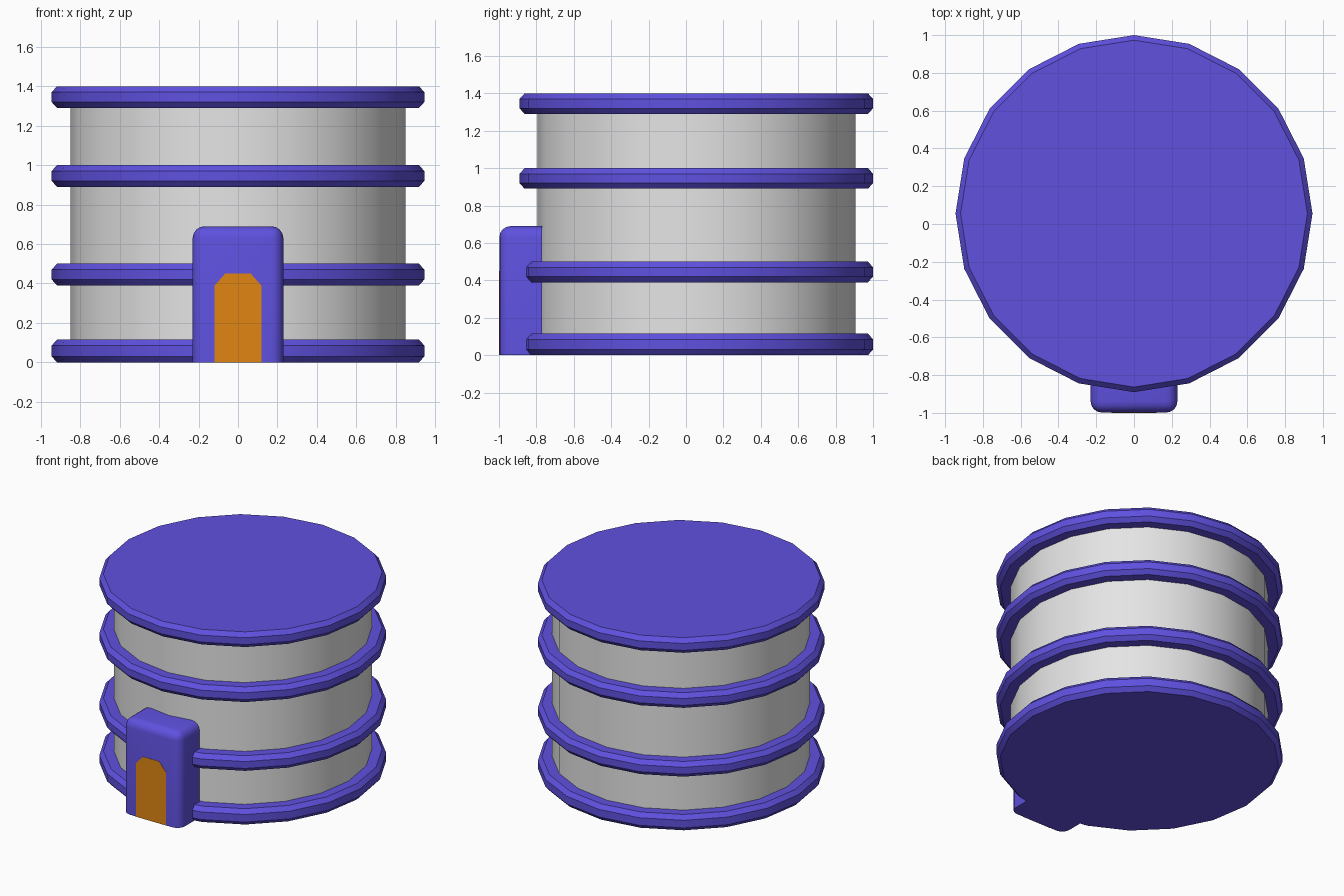
import bpy, bmesh, math

if "Cube" in bpy.data.objects:
    bpy.data.objects.remove(bpy.data.objects["Cube"])

CY = 0.055      # centre of the round body
SIDES = 20


def material(name, rgb):
    m = bpy.data.materials.new(name)
    m.diffuse_color = (*rgb, 1)
    m.use_nodes = True
    m.node_tree.nodes["Principled BSDF"].inputs["Base Color"].default_value = m.diffuse_color
    return m


BLUE = material("violet blue", (0.115, 0.082, 0.74))
GREY = material("light grey", (0.78, 0.78, 0.78))
ORANGE = material("orange", (0.75, 0.24, 0.006))


def finish(name, bm, mat):
    bmesh.ops.recalc_face_normals(bm, faces=bm.faces[:])
    me = bpy.data.meshes.new(name)
    bm.to_mesh(me)
    bm.free()
    ob = bpy.data.objects.new(name, me)
    bpy.context.collection.objects.link(ob)
    me.materials.append(mat)
    bpy.ops.object.select_all(action='DESELECT')
    ob.select_set(True)
    bpy.context.view_layer.objects.active = ob
    bpy.ops.object.shade_smooth_by_angle(angle=math.radians(30))
    return ob


def turned(name, profile, mat, caps=True):
    """Revolve (radius, height) points around the body axis."""
    bm = bmesh.new()
    rings = []
    for r, z in profile:
        rings.append([bm.verts.new((r * math.cos(a), CY + r * math.sin(a), z))
                      for a in (2 * math.pi * i / SIDES for i in range(SIDES))])
    for lo, hi in zip(rings, rings[1:]):
        for i in range(SIDES):
            j = (i + 1) % SIDES
            bm.faces.new((lo[i], lo[j], hi[j], hi[i]))
    if caps:
        bm.faces.new(rings[0])
        bm.faces.new(rings[-1])
    return finish(name, bm, mat)


# Round wall
turned("wall", [(0.85, 0.05), (0.85, 1.35)], GREY, caps=False)

# Bevelled discs: base, two bands and roof
for name, z0, z1 in (("base_disc", 0, 0.115), ("lower_band", 0.39, 0.5),
                     ("upper_band", 0.89, 1.0), ("roof_disc", 1.29, 1.4)):
    turned(name, [(0.918, z0), (0.945, z0 + 0.03), (0.945, z1 - 0.03), (0.918, z1)], BLUE)

# Door frame block, rounded on the front and top edges
FRONT, BACK, TOP = -0.998, -0.77, 0.69
bm = bmesh.new()
bmesh.ops.create_cube(bm, size=1)
for v in bm.verts:
    v.co = (v.co.x * 0.46, FRONT if v.co.y < 0 else BACK, TOP if v.co.z > 0 else 0)


def rounded(e):
    a, b = (v.co for v in e.verts)
    front = a.y < -0.9 and b.y < -0.9
    low = a.z < 0.1 and b.z < 0.1
    top_side = a.z > 0.6 and b.z > 0.6 and abs(a.y - b.y) > 0.1
    return (front and not low) or top_side


bmesh.ops.bevel(bm, geom=[e for e in bm.edges if rounded(e)], offset=0.06,
                segments=4, profile=0.5, affect='EDGES')
finish("door_frame", bm, BLUE)

# Door: thin plate with clipped top corners
bm = bmesh.new()
outline = [(-0.12, 0), (0.12, 0), (0.12, 0.388), (0.065, 0.45), (-0.065, 0.45), (-0.12, 0.388)]
face = bm.faces.new([bm.verts.new((x, -0.996, z)) for x, z in outline])
ext = bmesh.ops.extrude_face_region(bm, geom=[face])
for v in ext["geom"]:
    if isinstance(v, bmesh.types.BMVert):
        v.co.y = -1.0
finish("door", bm, ORANGE)
